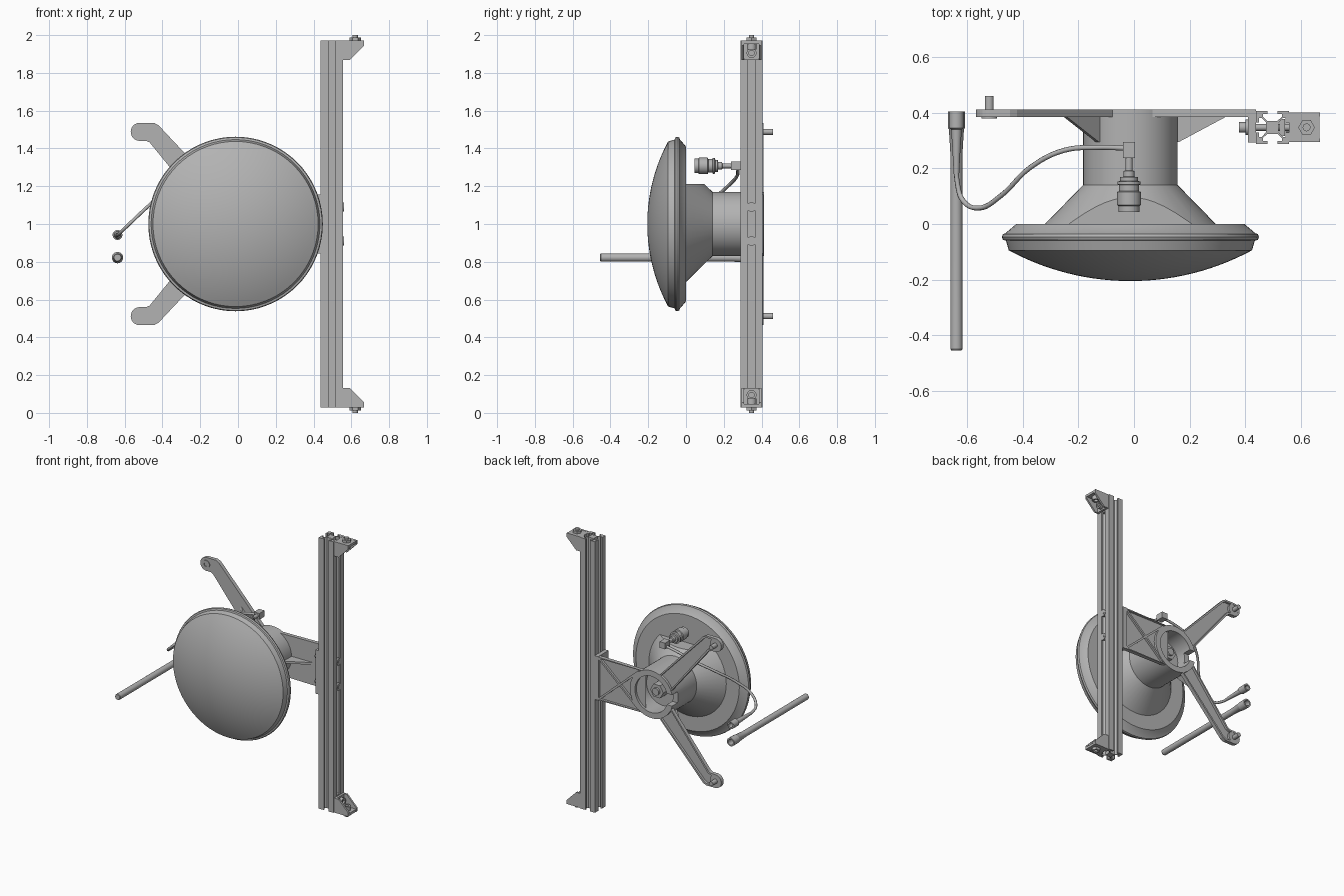
import bpy, bmesh
from math import cos, sin, radians, pi
from mathutils import Matrix, Vector

cube = bpy.data.objects.get("Cube")
if cube:
    bpy.data.objects.remove(cube, do_unlink=True)

GREY = bpy.data.materials.new("plain_grey")
GREY.use_nodes = True
GREY.diffuse_color = (0.45, 0.45, 0.45, 1)
GREY.node_tree.nodes["Principled BSDF"].inputs["Base Color"].default_value = (0.45, 0.45, 0.45, 1)

CX, CZ = -0.013, 1.0        # dish axis
RX, RY = 0.497, 0.347       # rail centre
AXES = {"X": Matrix.Rotation(pi / 2, 4, "Y"), "Y": Matrix.Rotation(-pi / 2, 4, "X"), "Z": Matrix.Identity(4)}


def finish(name, bm, smooth=False):
    bmesh.ops.recalc_face_normals(bm, faces=bm.faces)
    mesh = bpy.data.meshes.new(name)
    bm.to_mesh(mesh)
    bm.free()
    mesh.materials.append(GREY)
    obj = bpy.data.objects.new(name, mesh)
    bpy.context.collection.objects.link(obj)
    bpy.ops.object.select_all(action="DESELECT")
    obj.select_set(True)
    bpy.context.view_layer.objects.active = obj
    if smooth:
        bpy.ops.object.shade_smooth_by_angle(angle=radians(28))
    return obj


def lathe(name, profile, at, axis="Y", sides=24, cut_z=None):
    """Turn (radius, distance) points round an axis through a point."""
    bm = bmesh.new()
    verts = [bm.verts.new((r, 0, d)) for r, d in profile]
    edges = [bm.edges.new(pair) for pair in zip(verts, verts[1:])]
    bmesh.ops.spin(bm, geom=verts + edges, axis=(0, 0, 1), cent=(0, 0, 0), angle=2 * pi, steps=sides)
    bmesh.ops.remove_doubles(bm, verts=bm.verts, dist=0.0001)
    bm.transform(Matrix.Translation(at) @ AXES[axis])
    if cut_z:
        geom = bm.verts[:] + bm.edges[:] + bm.faces[:]
        bmesh.ops.bisect_plane(bm, geom=geom, plane_co=(0, 0, cut_z), plane_no=(0, 0, 1), clear_outer=True)
        bmesh.ops.holes_fill(bm, edges=[e for e in bm.edges if e.is_boundary], sides=0)
    return finish(name, bm, sides > 8)


def cylinder(name, r, lo, hi, at, axis="Y", sides=24):
    return lathe(name, [(0, lo), (r, lo), (r, hi), (0, hi)], at, axis, sides)


def socket_screw(name, r, lo, hi, at, axis, top_at_hi=True):
    """Round head with a sunken hexagon-size hole in one end."""
    a, b = (lo, hi) if top_at_hi else (hi, lo)
    deep = b + (a - b) * 0.5
    return lathe(name, [(0, a), (r, a), (r, b), (r * .55, b), (r * .55, deep), (0, deep)], at, axis)


def prism(name, points, lo, hi, plane="XY", rim=0, matrix=None):
    """Extrude an outline; with a rim, sink a pocket into the far (hi) face."""
    place = (lambda u, v, w: (u, v, w)) if plane == "XY" else (lambda u, v, w: (u, w, v))
    bm = bmesh.new()
    bottom = [bm.verts.new(place(u, v, lo)) for u, v in points]
    top = [bm.verts.new(place(u, v, hi)) for u, v in points]
    bm.faces.new(bottom)
    cap = bm.faces.new(top)
    for i in range(len(points)):
        j = (i + 1) % len(points)
        bm.faces.new((bottom[i], bottom[j], top[j], top[i]))
    bmesh.ops.recalc_face_normals(bm, faces=bm.faces)
    if rim:
        bmesh.ops.inset_region(bm, faces=[cap], thickness=rim)
        bmesh.ops.inset_region(bm, faces=[cap], thickness=0.0005, depth=-0.016)
    if matrix:
        bm.transform(matrix)
    return finish(name, bm)


def box(name, x, y, z):
    return prism(name, [(x[0], y[0]), (x[1], y[0]), (x[1], y[1]), (x[0], y[1])], *z)


def arc(cx, cz, r, a, b, steps):
    angles = [radians(a + (b - a) * i / steps) for i in range(steps + 1)]
    return [(cx + r * cos(t), cz + r * sin(t)) for t in angles]


# Dish: domed front, rim bead and chamfered back
R = 0.92
dome = [(R * sin(t), -0.205 + R * (1 - cos(t))) for t in (0.495 * i / 14 for i in range(15))]
rim = [(0.447, -0.06), (0.458, -0.057), (0.462, -0.047), (0.458, -0.036), (0.45, -0.034), (0.41, 0), (0, 0)]
lathe("dish", dome + rim, (CX, 0, CZ), sides=72)

# Hub: cone and hollow tube, with a flat on top of the cone and a cable notch
hub = lathe("hub", [(0, -0.01), (0.307, -0.01), (0.307, 0), (0.17, 0.14), (0.17, 0.412), (0.13, 0.412),
                    (0.13, 0.28), (0, 0.28)], (CX, 0, CZ), sides=48, cut_z=1.213)
cutter = box("notch_cutter", (-0.22, -0.11), (0.35, 0.45), (0.96, 1.04))
cutter.hide_render = True
notch = hub.modifiers.new("notch", "BOOLEAN")
notch.operation, notch.solver, notch.object = "DIFFERENCE", "EXACT", cutter
bpy.context.view_layer.objects.active = hub
bpy.ops.object.modifier_apply(modifier="notch")
bpy.data.objects.remove(cutter, do_unlink=True)
cylinder("hub_nut", 0.052, 0.27, 0.35, (CX, 0, CZ), sides=6)
cylinder("hub_bolt", 0.026, 0.27, 0.365, (CX, 0, CZ))

# Two cranked arms with sunken backs and round bolt ends
tip = arc(-0.52, 0.488, 0.048, 90, 270, 12)
outline = tip + [(-0.485, 0.44), (-0.468, 0.432), (-0.165, 0.06), (-0.12, 0.107), (-0.073, 0.152),
                 (-0.42, 0.522), (-0.445, 0.536)]
for side, s in (("upper", 1), ("lower", -1)):
    z = CZ + s * 0.488
    prism(side + "_arm", [(x, CZ + s * v) for x, v in outline], 0.384, 0.411, "XZ", rim=0.014)
    cylinder(side + "_arm_boss", 0.044, 0.385, 0.41, (-0.52, 0, z))
    socket_screw(side + "_arm_screw", 0.028, 0.379, 0.39, (-0.52, 0, z), "Y", False)
    cylinder(side + "_arm_stud", 0.016, 0.4, 0.46, (-0.52, 0, z))

# Side plate with crossed ribs and a clamping flange
plate = [(0.415, CZ - 0.155), (0.415, CZ + 0.155)] + arc(CX, CZ, 0.155, 75, -75, 14)
prism("side_plate", plate, 0.384, 0.411, "XZ", rim=0.013)
for s in (1, -1):
    a, b = Vector((0.405, CZ + s * 0.145)), Vector((0.09, CZ - s * 0.135))
    n = (b - a).orthogonal().normalized() * 0.007
    prism("cross_rib", [a + n, b + n, b - n, a - n], 0.39, 0.41, "XZ")
box("clamp_flange", (0.41, 0.438), (0.293, 0.411), (CZ - 0.157, CZ + 0.157))

# Triangular gussets from the hub to the arms and plate
for angle in (0, 133, 227):
    turn = Matrix.Translation((CX, 0, CZ)) @ Matrix.Rotation(radians(angle), 4, "Y")
    prism("gusset", [(0.155, 0.295), (0.175, 0.295), (0.345, 0.386), (0.155, 0.386)], -0.008, 0.008, matrix=turn)

# Slotted rail: one side of the section turned four times
h = 0.059
half = [(h, -h), (h, -0.018), (0.048, -0.018), (0.048, -0.034), (0.038, -0.034), (0.023, -0.018)]
side = half + [(x, -y) for x, y in reversed(half[1:])]
section = []
for k in range(4):
    turn = Matrix.Rotation(k * pi / 2, 2)
    section += [turn @ Vector(p) + Vector((RX, RY)) for p in side]
prism("rail", section, 0.028, 1.972)

# Bolts clamping the flange to the rail
for z in (CZ - 0.09, CZ + 0.09):
    at = (0, RY, z)
    socket_screw("clamp_head", 0.019, 0.378, 0.4, at, "X", False)
    cylinder("clamp_washer", 0.028, 0.4, 0.411, at, "X")
    cylinder("clamp_shank", 0.012, 0.39, 0.562, at, "X")
    cylinder("clamp_nut", 0.025, 0.545, 0.56, at, "X")

# Corner brackets at both rail ends, mirrored about the middle
for end, s in (("top", 1), ("bottom", -1)):
    def zs(a, b):
        return sorted((CZ + s * a, CZ + s * b))
    box(end + "_bracket_wall", (0.556, 0.572), (0.295, 0.4), zs(0.868, 0.97))
    box(end + "_bracket_shelf", (0.556, 0.667), (0.295, 0.4), zs(0.954, 0.971))
    web = [(0.556, 0.972), (0.668, 0.972), (0.668, 0.945), (0.592, 0.868), (0.556, 0.868)]
    for y in (0.295, 0.387):
        prism(end + "_bracket_web", [(x, CZ + s * v) for x, v in web], y, y + 0.013, "XZ")
    socket_screw(end + "_wall_screw", 0.026, 0.57, 0.595, (0, RY, CZ + s * 0.905), "X")
    cylinder(end + "_wall_shank", 0.012, 0.5, 0.575, (0, RY, CZ + s * 0.905), "X")
    box(end + "_slot_nut", (0.522, 0.542), (RY - 0.03, RY + 0.03), zs(0.87, 0.94))
    lo, hi = zs(0.925, 0.956)
    socket_screw(end + "_shelf_screw", 0.025, lo, hi, (0.62, RY, 0), "Z", s < 0)
    cylinder(end + "_shelf_shank", 0.014, *zs(0.95, 1.0), (0.62, RY, 0), "Z")
    cylinder(end + "_shelf_nut", 0.03, *zs(0.97, 0.988), (0.62, RY, 0), "Z", 6)

# Long rod with a flared cup at the back
lathe("rod", [(0, -0.455), (0.018, -0.455), (0.0215, -0.45), (0.0215, 0.25), (0.027, 0.34), (0.03, 0.345),
              (0.03, 0.405), (0.02, 0.405), (0.02, 0.36), (0, 0.36)], (-0.638, 0, 0.822))

# Cable with a plug at one end and a threaded connector at the other
lathe("cable_plug", [(0, 0.18), (0.01, 0.18), (0.014, 0.26), (0.019, 0.34), (0.026, 0.345), (0.026, 0.405),
                     (0.016, 0.405), (0.016, 0.365), (0, 0.365)], (-0.638, 0, 0.942))
lathe("connector", [(0, 0.07), (0.03, 0.07), (0.03, 0.044), (0.038, 0.044), (0.038, 0.065), (0.043, 0.068),
                    (0.043, 0.115), (0.036, 0.118), (0.036, 0.14), (0.042, 0.142), (0.042, 0.152),
                    (0.032, 0.155), (0.032, 0.168), (0.02, 0.17), (0.02, 0.19), (0.013, 0.193),
                    (0.013, 0.25), (0, 0.25)], (-0.018, 0, 1.308))
box("connector_block", (-0.04, 0.004), (0.238, 0.295), (1.286, 1.33))
path = [(-0.02, 0.272, 1.3), (-0.13, 0.275, 1.282), (-0.25, 0.265, 1.245), (-0.37, 0.205, 1.185),
        (-0.48, 0.1, 1.09), (-0.56, 0.057, 1.015), (-0.615, 0.085, 0.962), (-0.635, 0.15, 0.943), (-0.638, 0.22, 0.942)]
curve = bpy.data.curves.new("cable", "CURVE")
curve.dimensions = "3D"
curve.bevel_depth, curve.bevel_resolution, curve.resolution_u = 0.009, 2, 6
spline = curve.splines.new("BEZIER")
spline.bezier_points.add(len(path) - 1)
for point, co in zip(spline.bezier_points, path):
    point.co = co
    point.handle_left_type = point.handle_right_type = "AUTO"
curve.materials.append(GREY)
bpy.context.collection.objects.link(bpy.data.objects.new("cable", curve))
